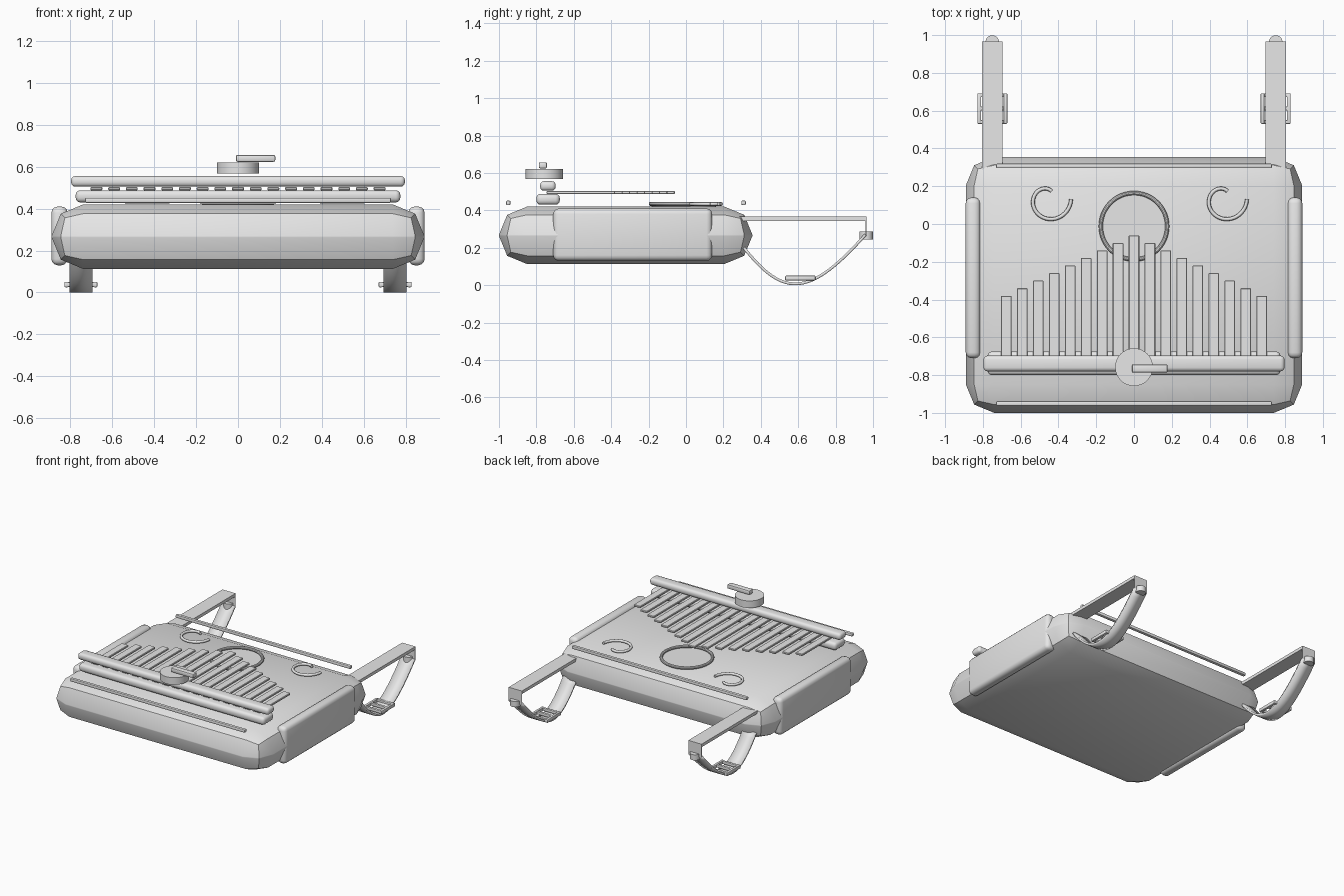
import bpy, bmesh, math
from mathutils import Vector
from mathutils.geometry import interpolate_bezier

old = bpy.data.objects.get("Cube")
if old:
    bpy.data.objects.remove(old, do_unlink=True)

grey = bpy.data.materials.new("plain_grey")
grey.use_nodes = True
grey.diffuse_color = (0.8, 0.8, 0.8, 1)
grey.node_tree.nodes["Principled BSDF"].inputs["Base Color"].default_value = grey.diffuse_color


def finish(obj, name, smooth=True):
    obj.name = name
    obj.data.materials.append(grey)
    if smooth:
        bpy.ops.object.select_all(action="DESELECT")
        obj.select_set(True)
        bpy.context.view_layer.objects.active = obj
        bpy.ops.object.shade_smooth_by_angle(angle=math.radians(31))
    return obj


def from_bmesh(name, bm):
    mesh = bpy.data.meshes.new(name)
    bm.to_mesh(mesh)
    bm.free()
    obj = bpy.data.objects.new(name, mesh)
    bpy.context.collection.objects.link(obj)
    return obj


def box(name, x, y, z, bevel=0.0, segments=2):
    """Box spanning the three (low, high) ranges, with rounded edges."""
    bm = bmesh.new()
    bmesh.ops.create_cube(bm, size=1)
    for v in bm.verts:
        v.co = Vector([(lo + hi) / 2 + c * (hi - lo)
                       for c, (lo, hi) in zip(v.co, (x, y, z))])
    if bevel:
        bmesh.ops.bevel(bm, geom=bm.edges[:], offset=bevel, segments=segments,
                        profile=0.5, affect="EDGES")
    return finish(from_bmesh(name, bm), name, bevel > 0)


def cylinder(name, x, y, z, radius):
    bpy.ops.mesh.primitive_cylinder_add(
        vertices=32, radius=radius, depth=z[1] - z[0],
        location=(x, y, sum(z) / 2))
    return finish(bpy.context.object, name)


def both(x, half):
    """Mirrored x ranges around +x and -x."""
    return [("left", 1, (x - half, x + half)), ("right", -1, (-x - half, -x + half))]


# Rounded body and side grips
box("body", (-0.89, 0.89), (-1, 0.355), (0.113, 0.42), 0.15)
for side, s, span in both(0.852, 0.039):
    box(side + "_side_grip", span, (-0.71, 0.14), (0.13, 0.41), 0.03, 3)

# Thin rails along the front and back of the top
for name, y in (("front_rail", -0.95), ("back_rail", 0.308)):
    box(name, (-0.73, 0.73), (y - 0.012, y + 0.012), (0.428, 0.452), 0.006)

# Bridge and clamp bar holding the tines
box("bridge", (-0.775, 0.775), (-0.8, -0.675), (0.43, 0.488), 0.022, 3)
box("clamp_bar", (-0.797, 0.797), (-0.78, -0.697), (0.505, 0.556), 0.02, 3)

# Tines, longest in the middle
for i in range(-8, 9):
    x = i * 0.0845
    box("tine_%d" % (i + 9), (x - 0.028, x + 0.028),
        (-0.745, -0.06 - 0.04 * abs(i)), (0.488, 0.503), 0.003, 1)

# Knob with lever
cylinder("knob", 0, -0.758, (0.567, 0.62), 0.1)
box("knob_lever", (-0.01, 0.178), (-0.787, -0.743), (0.624, 0.657), 0.008)

# Sound hole with raised ring
cylinder("sound_hole", 0, -0.012, (0.41, 0.423), 0.172)
bpy.ops.mesh.primitive_torus_add(major_radius=0.176, minor_radius=0.011,
                                 major_segments=48, minor_segments=10,
                                 location=(0, -0.012, 0.435))
finish(bpy.context.object, "sound_hole_ring")

# Curled ornaments, both turning the same way
for name, cx in (("right_curl", -0.448), ("left_curl", 0.483)):
    curve = bpy.data.curves.new(name, "CURVE")
    curve.dimensions = "3D"
    curve.bevel_depth = 0.01
    curve.bevel_resolution = 2
    curve.use_fill_caps = True
    steps = 28
    line = curve.splines.new("POLY")
    line.points.add(steps)
    for k, p in enumerate(line.points):
        t = k / steps
        a = -math.radians(285) * t
        r = 0.115 - 0.03 * t - 0.04 * t ** 3
        p.co = (cx + r * math.cos(a), 0.13 + r * math.sin(a), 0.434, 1)
    curl = bpy.data.objects.new(name, curve)
    bpy.context.collection.objects.link(curl)
    curve.materials.append(grey)

# Carrying straps, each with a hanging loop, end plate, pin and buckle
loop_path = interpolate_bezier(Vector((0.31, 0.2)), Vector((0.52, -0.068)),
                               Vector((0.66, -0.068)), Vector((0.96, 0.27)), 25)
for side, s, span in both(0.75, 0.055):
    box(side + "_strap", span, (0.27, 0.965), (0.343, 0.366))
    box(side + "_strap_end", span, (0.961, 0.965), (0.265, 0.35))
    cylinder(side + "_strap_pin", s * 0.75, 0.963, (0.245, 0.287), 0.036)

    bm = bmesh.new()
    rows = [[bm.verts.new((x, p.x, p.y)) for x in span] for p in loop_path]
    for a, b in zip(rows, rows[1:]):
        bm.faces.new((a[0], a[1], b[1], b[0]))
    loop = finish(from_bmesh(side + "_strap_loop", bm), side + "_strap_loop")
    solid = loop.modifiers.new("thickness", "SOLIDIFY")
    solid.thickness = 0.015
    solid.offset = 0

    for edge, x in (("inner", 0.681), ("outer", 0.819)):
        box(side + "_buckle_" + edge, (s * x - 0.01, s * x + 0.01),
            (0.53, 0.692), (0.025, 0.051), 0.005)
    for part, y in (("front", 0.54), ("middle", 0.611), ("back", 0.682)):
        box(side + "_buckle_" + part, (s * 0.75 - 0.075, s * 0.75 + 0.075),
            (y - 0.01, y + 0.01), (0.027, 0.049), 0.005)
